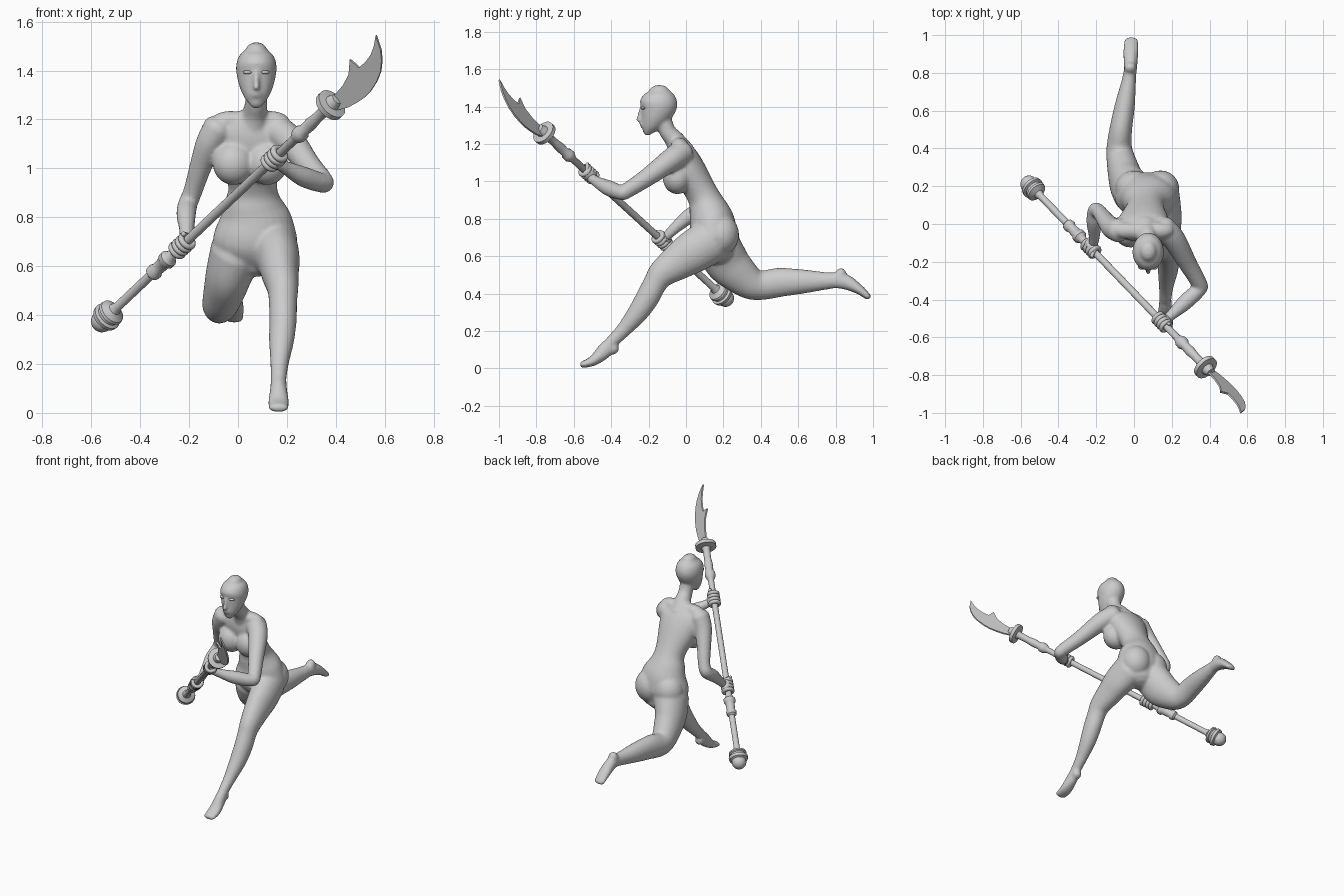
import bpy, bmesh
from math import cos, sin, pi
from mathutils import Vector, Matrix

V = Vector


def finish(name, bm, smooth=True):
    bmesh.ops.recalc_face_normals(bm, faces=bm.faces)
    me = bpy.data.meshes.new(name)
    bm.to_mesh(me)
    bm.free()
    ob = bpy.data.objects.new(name, me)
    bpy.context.collection.objects.link(ob)
    for p in me.polygons:
        p.use_smooth = smooth
    return ob


def spline(a, b, c, d, t):
    return [0.5 * (2*q + (r-p)*t + (2*p-5*q+4*r-s)*t*t + (3*q-p-3*r+s)*t**3)
            for p, q, r, s in zip(a, b, c, d)]


def tube(bm, pts, n=24, steps=5):
    """Smooth limb through points (x, y, z, radius across x, other radius)."""
    pts = [tuple(p) if len(p) == 5 else tuple(p) + (p[3],) for p in pts]
    ext = [pts[0]] + pts + [pts[-1]]
    path = [spline(*ext[i:i+4], k/steps) for i in range(len(pts)-1) for k in range(steps)]
    path.append(list(pts[-1]))
    pos = [V(p[:3]) for p in path]
    rings = []
    for i, p in enumerate(path):
        t = (pos[min(i+1, len(pos)-1)] - pos[max(i-1, 0)]).normalized()
        s = (V((1, 0, 0)) - t * t.x).normalized()
        rings.append((pos[i], t, s, t.cross(s), p[3], p[4]))

    # rounded ends
    def cap(r, sign):
        c, t, s, o, a, b = r
        m = min(a, b)
        return [(c + t*sign*m*h, t, s, o, a*k, b*k) for h, k in ((.35, .85), (.6, .5), (.68, .15))]
    rings = cap(rings[0], -1)[::-1] + rings + cap(rings[-1], 1)
    loops = [[bm.verts.new(c + s*a*cos(2*pi*k/n) + o*b*sin(2*pi*k/n)) for k in range(n)]
             for c, t, s, o, a, b in rings]
    fs = [bm.faces.new((A[k], A[(k+1) % n], B[(k+1) % n], B[k]))
          for A, B in zip(loops, loops[1:]) for k in range(n)]
    fs += [bm.faces.new(loops[0]), bm.faces.new(loops[-1])]
    bmesh.ops.recalc_face_normals(bm, faces=fs)


def ball(bm, c, r, rot=None):
    m = Matrix.Translation(c) @ (rot or Matrix()) @ Matrix.Diagonal((*r, 1))
    bmesh.ops.create_uvsphere(bm, u_segments=24, v_segments=14, radius=1, matrix=m)


# polearm frame: local z runs along the shaft, local x is the blade width
base = V((-.545, .20, .385))
axis = V((.923, -.957, .873)).normalized()
wide = V((-.65, .07, .76))
wide = (wide - axis * wide.dot(axis)).normalized()
frame = Matrix((wide, axis.cross(wide), axis)).transposed().to_4x4()
frame.translation = base

# body: overlapping volumes fused into one smooth skin
bm = bmesh.new()
# torso
tube(bm, [(.07, .165, .62, .12, .09), (.07, .15, .69, .172, .125), (.07, .14, .78, .155, .122),
          (.062, .118, .855, .122, .104), (.06, .088, .93, .1, .085), (.052, .015, 1.06, .135, .09),
          (.045, -.02, 1.14, .145, .078), (.05, -.04, 1.2, .1, .05)])
for x in (-.018, .118):
    ball(bm, (x, -.047, 1.02), (.086, .078, .088))
for x in (0, .14):
    ball(bm, (x, .187, .715), (.1, .097, .11))
# neck
tube(bm, [(.06, -.025, 1.16, .07), (.068, -.06, 1.22, .053), (.074, -.1, 1.27, .045),
          (.075, -.125, 1.34, .046)])
for x in (-.03, .13):
    ball(bm, (x, -.035, 1.195), (.08, .045, .04))
# head, nose and lips
tube(bm, [(.075, -.208, 1.262, .028, .024), (.075, -.196, 1.29, .048, .046),
          (.075, -.176, 1.33, .067, .068), (.075, -.155, 1.38, .08, .092),
          (.075, -.146, 1.42, .083, .101), (.075, -.143, 1.46, .071, .085),
          (.075, -.143, 1.485, .045, .055)])
tube(bm, [(.075, -.24, 1.395, .009), (.075, -.25, 1.35, .011), (.075, -.254, 1.328, .014)])
for z in (1.297, 1.308):
    ball(bm, (.075, -.238, z), (.022, .01, .007))
# front arm
tube(bm, [(.15, -.02, 1.155, .068), (.21, -.08, 1.115, .062), (.285, -.21, 1.02, .049),
          (.345, -.315, .952, .042), (.345, -.345, .94, .04), (.27, -.415, .965, .042),
          (.2, -.48, 1.0, .029), (.165, -.51, 1.022, .027)])
# rear arm
tube(bm, [(-.08, -.035, 1.165, .064), (-.118, -.02, 1.1, .056), (-.152, .02, 1.01, .046),
          (-.185, .065, .905, .039), (-.205, .07, .855, .04), (-.212, .01, .81, .04),
          (-.21, -.065, .745, .03), (-.215, -.105, .705, .026)])
# front leg
tube(bm, [(.145, .13, .68, .1, .12), (.165, .04, .625, .088, .115), (.172, -.035, .575, .077, .1),
          (.183, -.125, .51, .064, .077), (.184, -.165, .455, .058, .064),
          (.184, -.205, .38, .056, .063), (.178, -.26, .295, .051, .055),
          (.17, -.335, .205, .038, .04), (.166, -.4, .14, .032, .034)])
tube(bm, [(.166, -.4, .135, .032, .036), (.166, -.435, .095, .035, .042),
          (.166, -.495, .042, .043, .028), (.166, -.555, .02, .04, .018)])
ball(bm, (.166, -.388, .107), (.031, .03, .032))
# rear leg
tube(bm, [(-.005, .17, .66, .11, .12), (-.035, .215, .575, .096, .12), (-.052, .27, .515, .087, .107),
          (-.07, .345, .457, .076, .088), (-.078, .41, .445, .067, .078), (-.07, .5, .46, .06, .078),
          (-.048, .63, .465, .053, .064), (-.03, .74, .468, .04, .048), (-.022, .8, .472, .034, .042)])
tube(bm, [(-.02, .8, .475, .034, .046), (-.018, .86, .46, .037, .04), (-.016, .925, .423, .041, .027),
          (-.014, .975, .382, .037, .017)])
ball(bm, (-.02, .828, .503), (.032, .03, .034))
body = finish("body", bm)
rm = body.modifiers.new("fuse", 'REMESH')
rm.mode = 'VOXEL'
rm.voxel_size = .0085
rm.use_smooth_shade = True
sm = body.modifiers.new("soften", 'SMOOTH')
sm.factor = .5
sm.iterations = 7

# eyes
bm = bmesh.new()
for x in (.038, .112):
    ball(bm, (x, -.229, 1.393), (.019, .012, .008),
         Matrix.Rotation(.35 if x > .075 else -.35, 4, 'Z'))
finish("eyes", bm)


# hands: palm plus four fingers curled round the shaft
def hand(name, t, wrist):
    bm = bmesh.new()
    c = base + axis * t
    side = wrist - c
    side = (side - axis * side.dot(axis)).normalized()
    rot = Matrix((side, axis.cross(side), axis)).transposed().to_4x4()
    ball(bm, c + side * .022, (.024, .032, .048), rot)
    n, m = 20, 10
    for f in range(4):
        o = c + axis * (f - 1.5) * .023
        ring = []
        for i in range(n):
            a = 2*pi*i/n
            d = (rot.to_3x3() @ V((cos(a), sin(a), 0)))
            ring.append([bm.verts.new(o + d*(.029 + .0125*cos(2*pi*j/m)) + axis*.0125*sin(2*pi*j/m))
                         for j in range(m)])
        for i in range(n):
            A, B = ring[i], ring[(i+1) % n]
            for j in range(m):
                bm.faces.new((A[j], B[j], B[(j+1) % m], A[(j+1) % m]))
    tube(bm, [tuple(c + side*.03 + axis*.03) + (.013,),
              tuple(c + axis.cross(side)*.034 + axis*.055) + (.01,)], n=10)
    finish(name, bm)


hand("front_hand", 1.195, V((.2, -.48, .99)))
hand("rear_hand", .545, V((-.21, -.06, .75)))

# shaft with collars, guard and pommel cup (lathe profile: height, radius)
prof = [(-.02, .0), (-.02, .03), (-.004, .046), (0, .058), (.018, .061), (.024, .048), (.036, .048),
        (.042, .057), (.054, .054), (.07, .026), (.09, .019), (.325, .019), (.335, .031), (.355, .033),
        (.37, .026), (.42, .029), (.43, .037), (.45, .037), (.465, .024), (.5, .019),
        (1.335, .019), (1.35, .026), (1.365, .033), (1.39, .033), (1.405, .024), (1.45, .027),
        (1.5, .022), (1.565, .024), (1.574, .03), (1.58, .066), (1.603, .066), (1.608, .034),
        (1.64, .024), (1.645, 0)]
bm = bmesh.new()
vs = [bm.verts.new((r, 0, z)) for z, r in prof]
es = [bm.edges.new(p) for p in zip(vs, vs[1:])]
bmesh.ops.spin(bm, geom=vs + es, cent=(0, 0, 0), axis=(0, 0, 1), angle=2*pi, steps=24)
bmesh.ops.remove_doubles(bm, verts=bm.verts, dist=1e-5)
shaft = finish("polearm_shaft", bm)
shaft.matrix_world = frame
shaft.data.set_sharp_from_angle(angle=.7)

bm = bmesh.new()
ball(bm, (0, 0, -.018), (.046, .046, .046))
finish("pommel", bm).matrix_world = frame

# curved blade with a back spur (width, height above guard)
outline = [(-.02, .0), (-.036, .02), (-.056, .065), (-.067, .113), (-.073, .16), (-.072, .204),
           (-.061, .26), (-.042, .31), (-.012, .352), (.024, .385), (.08, .413), (.053, .37),
           (.037, .33), (.03, .285), (.032, .24), (.05, .238), (.082, .231), (.06, .205),
           (.04, .177), (.024, .12), (.019, .056), (.02, .0)]
bm = bmesh.new()
f = bm.faces.new([bm.verts.new((x, -.005, z + 1.589)) for x, z in outline])
g = bmesh.ops.extrude_face_region(bm, geom=[f])
bmesh.ops.translate(bm, vec=(0, .01, 0),
                    verts=[v for v in g["geom"] if isinstance(v, bmesh.types.BMVert)])
bmesh.ops.triangulate(bm, faces=[f for f in bm.faces if len(f.verts) > 4])
finish("blade", bm, smooth=False).matrix_world = frame
